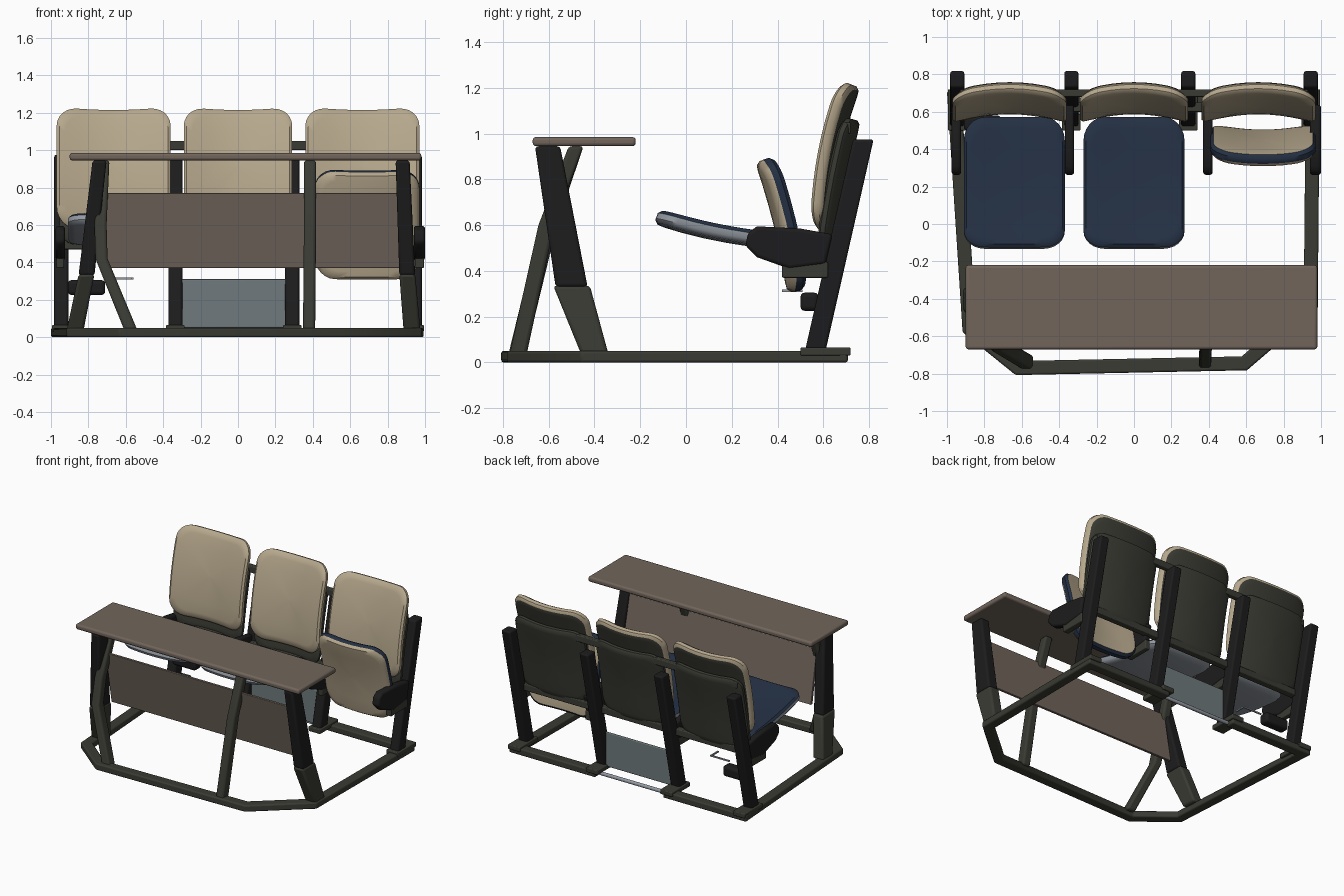
import bpy, bmesh, math
from mathutils import Vector

if "Cube" in bpy.data.objects:
    bpy.data.objects.remove(bpy.data.objects["Cube"])


def material(name, r, g, b):
    m = bpy.data.materials.new(name)
    m.diffuse_color = (r, g, b, 1)
    m.use_nodes = True
    m.node_tree.nodes["Principled BSDF"].inputs["Base Color"].default_value = m.diffuse_color
    return m


BEIGE = material("beige upholstery", .47, .39, .265)
NAVY = material("navy fabric", .017, .029, .056)
BROWN = material("brown laminate", .165, .13, .105)
OLIVE = material("dark olive metal", .042, .043, .033)
BLACK = material("black metal", .012, .012, .013)
GREY = material("grey panel", .16, .195, .205)
SILVER = material("silver shell", .30, .33, .37)


def finish(name, bm, mats, bevel=0, smooth=True):
    bmesh.ops.recalc_face_normals(bm, faces=bm.faces)
    me = bpy.data.meshes.new(name)
    bm.to_mesh(me)
    bm.free()
    ob = bpy.data.objects.new(name, me)
    bpy.context.collection.objects.link(ob)
    for m in mats:
        me.materials.append(m)
    if bevel:
        mod = ob.modifiers.new("bevel", 'BEVEL')
        mod.width, mod.segments = bevel, 3
        mod.limit_method, mod.angle_limit = 'ANGLE', math.radians(40)
    if smooth:
        bpy.ops.object.select_all(action='DESELECT')
        ob.select_set(True)
        bpy.context.view_layer.objects.active = ob
        bpy.ops.object.shade_smooth_by_angle(angle=math.radians(40))
    return ob


def loft(bm, rings):
    """Skin a list of equal rings and cap both ends."""
    vs = [[bm.verts.new(p) for p in r] for r in rings]
    n = len(vs[0])
    for a, b in zip(vs, vs[1:]):
        for i in range(n):
            bm.faces.new((a[i], a[(i + 1) % n], b[(i + 1) % n], b[i]))
    bm.faces.new(vs[0][::-1])
    bm.faces.new(vs[-1])


def leg(name, mat, path, bevel=.015):
    """Upright bar: path of (x, y, z, width, depth)."""
    bm = bmesh.new()
    loft(bm, [[(x + i * w / 2, y + j * d / 2, z) for i, j in ((-1, -1), (1, -1), (1, 1), (-1, 1))]
              for x, y, z, w, d in path])
    return finish(name, bm, [mat], bevel)


def box(name, mat, x0, x1, y0, y1, z0, z1, bevel=.006):
    return leg(name, mat, [((x0 + x1) / 2, (y0 + y1) / 2, z, x1 - x0, y1 - y0) for z in (z0, z1)], bevel)


def floor_bar(name, mat, pts, width, z0, z1):
    """Flat bar along a mitred floor path."""
    pts = [Vector(p) for p in pts]
    rings = []
    for i, p in enumerate(pts):
        a = (p - pts[i - 1]).normalized() if i else (pts[1] - p).normalized()
        b = (pts[i + 1] - p).normalized() if i < len(pts) - 1 else a
        na, nb = Vector((-a.y, a.x)), Vector((-b.y, b.x))
        m = (na + nb).normalized()
        m *= width / 2 / m.dot(na)
        rings.append([(p.x + s * m.x, p.y + s * m.y, z) for s, z in ((-1, z0), (1, z0), (1, z1), (-1, z1))])
    bm = bmesh.new()
    loft(bm, rings)
    return finish(name, bm, [mat], .01)


def rounded_outline(w, h, r):
    pts = []
    corners = [(1, 1, 0), (-1, 1, 90), (-1, -1, 180), (1, -1, 270)]
    for k, (sx, sy, a0) in enumerate(corners):
        arc = [(sx * (w - r) + r * math.cos(math.radians(a0 + 15 * i)),
                sy * (h - r) + r * math.sin(math.radians(a0 + 15 * i))) for i in range(7)]
        nx, ny, a1 = corners[(k + 1) % 4]
        end = (nx * (w - r) + r * math.cos(math.radians(a1)), ny * (h - r) + r * math.sin(math.radians(a1)))
        pts += arc
        pts += [(arc[-1][0] + (end[0] - arc[-1][0]) * t / 6, arc[-1][1] + (end[1] - arc[-1][1]) * t / 6)
                for t in range(1, 6)]
    return pts


def pad(name, x0, x1, curve, half, sag, mats, radius=.11):
    """Bent rounded cushion; mats = face, rim, back."""
    p0, p1, p2 = (Vector(p) for p in curve)
    w, h, cx = (x1 - x0) / 2, (p2 - p0).length / 2, (x0 + x1) / 2
    outline = rounded_outline(w, h, radius)
    layers = [(.02, -1), (.3, -1), (.6, -1), (.85, -1), (.95, -.9), (1, -.4),
              (1, .4), (.95, .9), (.85, 1), (.6, 1), (.3, 1), (.02, 1)]
    rings = []
    for s, t in layers:
        ring = []
        for u, v in outline:
            u, k = u * s, (v * s / h + 1) / 2
            c = p0 * (1 - k) ** 2 + p1 * 2 * k * (1 - k) + p2 * k * k
            d = ((p1 - p0) * (1 - k) + (p2 - p1) * k).normalized()
            c = c + Vector((-d.y, d.x)) * (t * half + sag * (u / w) ** 2)
            ring.append((cx + u, c.x, c.y))
        rings.append(ring)
    bm = bmesh.new()
    loft(bm, rings)
    bm.faces.ensure_lookup_table()
    n = len(outline)
    for f in bm.faces:
        layer = f.index if f.index >= 0 else 0
    for i, f in enumerate(bm.faces):
        layer = i // n
        f.material_index = 0 if layer >= 6 else 1 if layer >= 4 else 2
    bm.faces[len(bm.faces) - 2].material_index = 2
    return finish(name, bm, mats)


# Desk top and modesty panel
box("desk_top", BROWN, -.9, .98, -.67, -.22, .945, .985, .014)
leg("modesty_panel", BROWN, [(.09, -.475, .37, 1.63, .02), (.09, -.545, .77, 1.63, .02)], .004)

# Desk legs
for side, xt, xm, xb in (("left", -.74, -.81, -.87), ("right", .88, .905, .93)):
    leg(side + "_desk_leg", BLACK, [(xt, -.605, .945, .075, .11), (xm, -.5, .33, .085, .14)])
    leg(side + "_desk_foot", OLIVE, [(xm, -.5, .335, .085, .16), (xb, -.40, .04, .09, .12)])
leg("left_cross_leg", OLIVE, [(-.72, -.48, .945, .065, .065), (-.735, -.6, .6, .065, .07),
                              (-.73, -.645, .42, .065, .075), (-.57, -.74, .03, .07, .075)])
leg("middle_cross_leg", OLIVE, [(.385, -.48, .945, .065, .065), (.385, -.61, .6, .065, .07),
                                (.38, -.735, .03, .065, .075)])

# Floor frame
floor_bar("floor_frame", OLIVE, [(-.3, .67), (-.96, .67), (-.88, -.56), (-.62, -.77), (.59, -.745),
                                 (.945, -.44), (.955, .67), (.27, .67)], .075, 0, .05)
floor_bar("floor_link", SILVER, [(-.3, .655), (.27, .655)], .025, .005, .03)
box("kick_panel", GREY, -.31, .27, .585, .6, .05, .31)

# Rear posts with foot plates and hinge arms
for i, x in enumerate((-.945, -.335, .29, .945)):
    leg(f"rear_post_{i}", BLACK, [(x, .565, .05, .075, .09), (x, .775, .975, .075, .09)], .012)
    box(f"foot_plate_{i}", OLIVE, x - .05, x + .05, .5, .72, .03, .065)
ARM = [(.27, .565), (.31, .595), (.5, .585), (.64, .56), (.61, .43), (.45, .41), (.31, .46), (.26, .51)]
for i, (x, w) in enumerate(((-.95, .05), (-.345, .05), (.395, .05), (.97, .06))):
    bm = bmesh.new()
    loft(bm, [[(x + s * w / 2, y, z) for y, z in ARM] for s in (-1, 1)])
    finish(f"hinge_arm_{i}", bm, [BLACK], .015)
    box(f"hinge_bracket_{i}", OLIVE, x - w * .4, x + w * .4, .42, .62, .37, .44)
box("back_rail", OLIVE, -.93, .93, .68, .72, 1.0, 1.05)
box("seat_rail", OLIVE, -.93, .93, .6, .65, .47, .52)

# Backrests with rear shells
for label, x0, x1 in (("left", -.97, -.36), ("middle", -.29, .29), ("right", .36, .97)):
    pad(label + "_backrest", x0, x1, [(.615, .58), (.62, .92), (.735, 1.21)], .03, .05,
        [BEIGE, BEIGE, OLIVE])
    pad(label + "_back_shell", x0 + .015, x1 - .015, [(.63, .49), (.67, .8), (.74, 1.06)], .025, .045,
        [OLIVE, OLIVE, OLIVE], .09)

# Seats: two lowered, one tipped up
for label, x0, x1 in (("left", -.91, -.37), ("middle", -.27, .27)):
    pad(label + "_seat", x0, x1, [(-.13, .635), (.15, .535), (.57, .51)], .032, .015,
        [NAVY, SILVER, SILVER])
pad("tipped_seat", .41, .97, [(.475, .31), (.43, .62), (.335, .885)], .036, -.035,
    [BEIGE, NAVY, BEIGE])

# Small fitting and wire hook beside the left rear post
box("side_fitting", BLACK, -.91, -.71, .5, .58, .225, .305, .02)
box("wire_hook_arm", SILVER, -.72, -.56, .5, .51, .308, .318, 0)
box("wire_hook_end", SILVER, -.57, -.56, .42, .51, .308, .318, 0)
